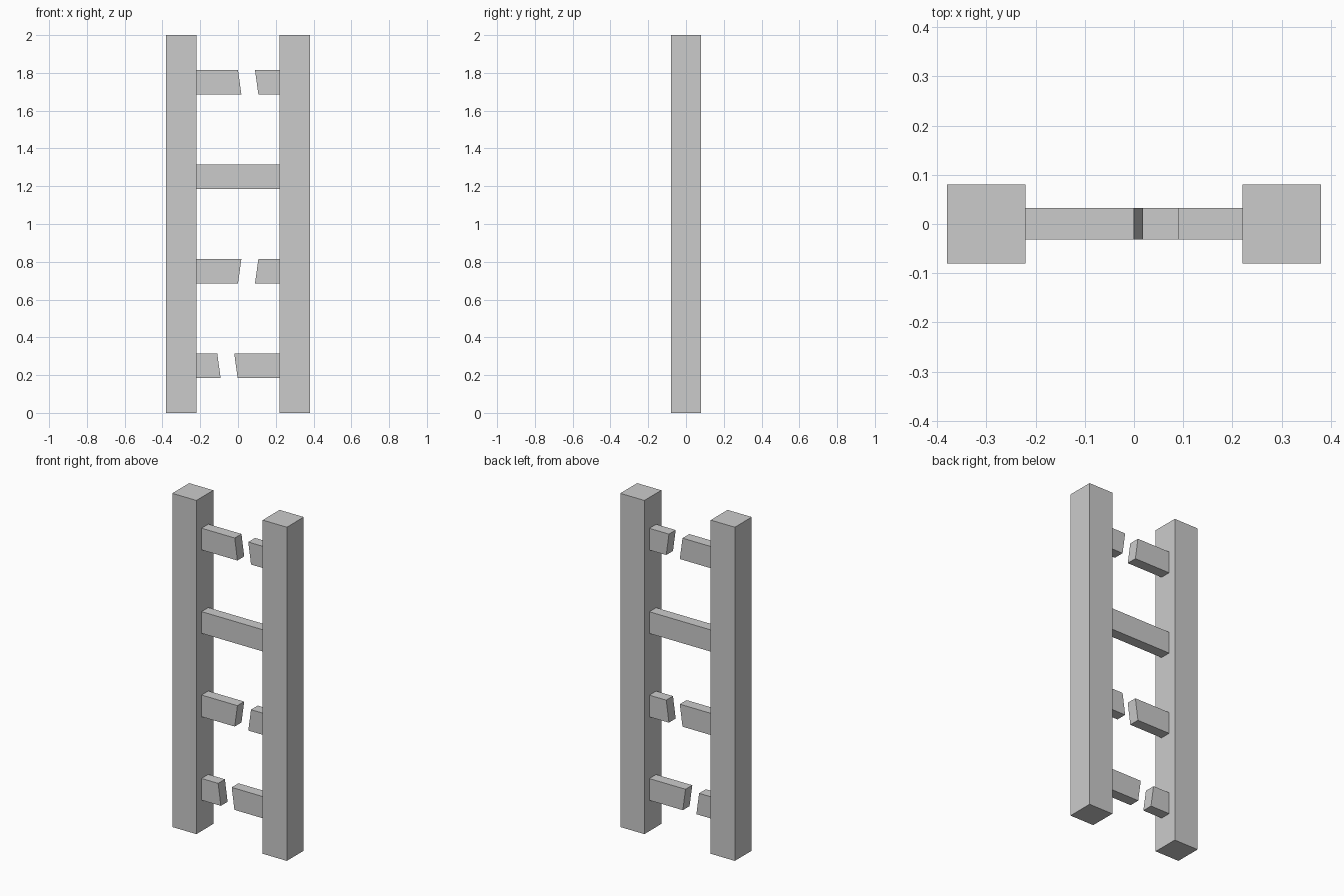
import bpy
import bmesh

if "Cube" in bpy.data.objects:
    bpy.data.objects.remove(bpy.data.objects["Cube"])

RAIL_INNER, RAIL_OUTER, RAIL_HALF_DEPTH, HEIGHT = 0.22, 0.38, 0.08, 2.0
RUNG_FRONT, RUNG_BACK, RUNG_HALF_HEIGHT = -0.031, 0.033, 0.065
EMBED = 0.004  # rung ends sit slightly inside the rails


def prism(name, profile, y0, y1):
    """Extrude an x-z profile from y0 to y1."""
    bm = bmesh.new()
    face = bm.faces.new([bm.verts.new((x, y0, z)) for x, z in profile])
    moved = bmesh.ops.extrude_face_region(bm, geom=[face])["geom"]
    verts = [v for v in moved if isinstance(v, bmesh.types.BMVert)]
    bmesh.ops.translate(bm, verts=verts, vec=(0, y1 - y0, 0))
    bmesh.ops.recalc_face_normals(bm, faces=bm.faces[:])
    mesh = bpy.data.meshes.new(name)
    bm.to_mesh(mesh)
    bm.free()
    obj = bpy.data.objects.new(name, mesh)
    bpy.context.collection.objects.link(obj)
    return obj


def bar(name, z, left_top, left_bottom, right_top, right_bottom):
    """Rung piece with separately slanted left and right ends."""
    top, bottom = z + RUNG_HALF_HEIGHT, z - RUNG_HALF_HEIGHT
    prism(name, [(left_bottom, bottom), (right_bottom, bottom),
                 (right_top, top), (left_top, top)], RUNG_FRONT, RUNG_BACK)


# Upright rails
for side, a, b in (("left", -RAIL_OUTER, -RAIL_INNER), ("right", RAIL_INNER, RAIL_OUTER)):
    prism(f"{side}_rail", [(a, 0), (b, 0), (b, HEIGHT), (a, HEIGHT)],
          -RAIL_HALF_DEPTH, RAIL_HALF_DEPTH)

# Rungs: height and x of the break at top and bottom (None = unbroken)
GAP = 0.09
end = RAIL_INNER + EMBED
rungs = [
    ("bottom", 0.25, (-0.11, -0.092)),
    ("lower", 0.75, (0.018, 0.0)),
    ("upper", 1.25, None),
    ("top", 1.75, (0.0, 0.018)),
]
for label, z, cut in rungs:
    if cut is None:
        bar(f"{label}_rung", z, -end, -end, end, end)
    else:
        bar(f"{label}_rung_left_stub", z, -end, -end, *cut)
        bar(f"{label}_rung_right_stub", z, cut[0] + GAP, cut[1] + GAP, end, end)
